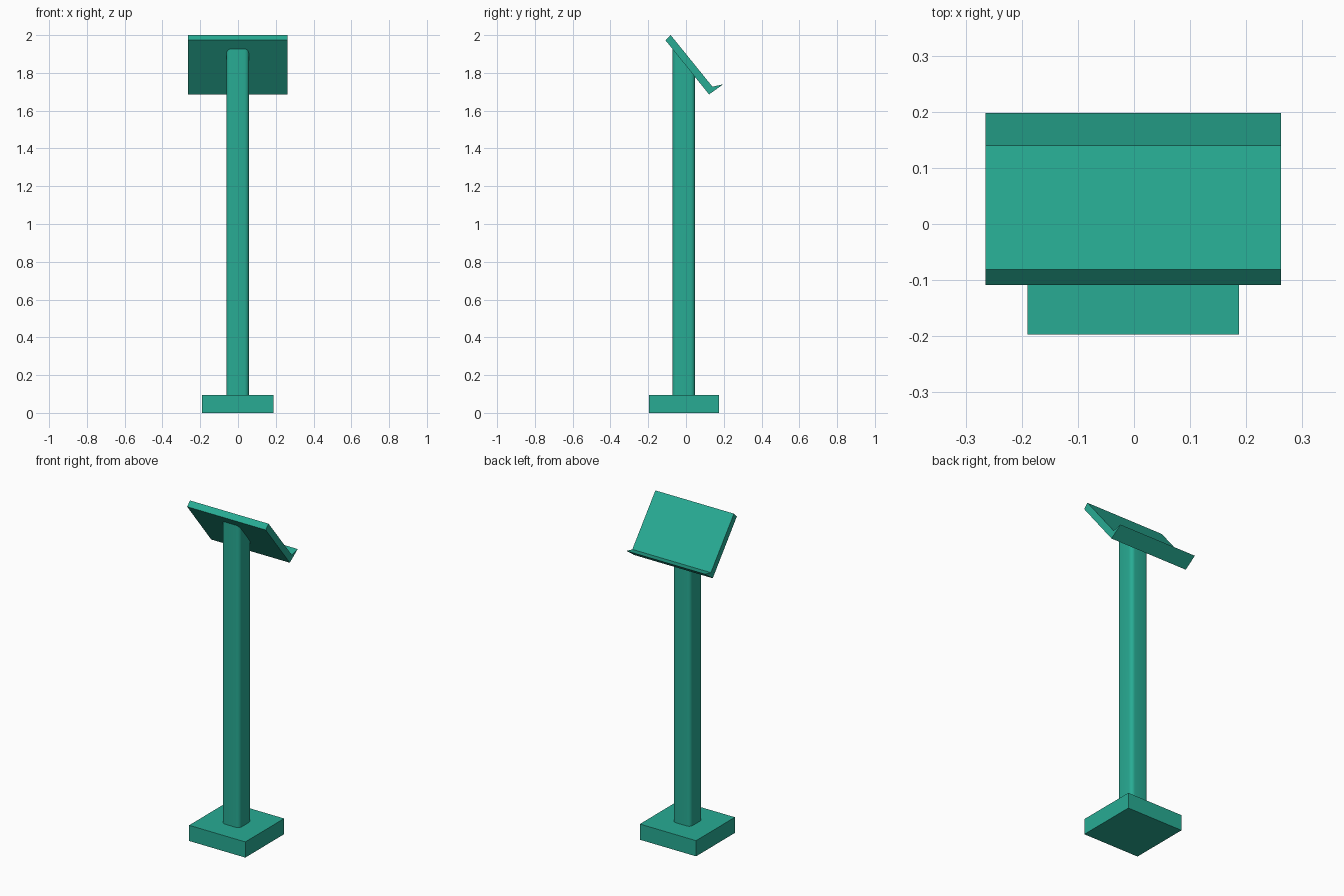
import bpy, bmesh, math

if "Cube" in bpy.data.objects:
    bpy.data.objects.remove(bpy.data.objects["Cube"])

mat = bpy.data.materials.new("teal")
mat.diffuse_color = (0.021, 0.41, 0.295, 1)
mat.use_nodes = True
mat.node_tree.nodes["Principled BSDF"].inputs["Base Color"].default_value = mat.diffuse_color


def prism(name, lower, upper, smooth=False):
    """Solid between two matching outlines."""
    bm = bmesh.new()
    a = [bm.verts.new(p) for p in lower]
    b = [bm.verts.new(p) for p in upper]
    n = len(a)
    bm.faces.new(a[::-1])
    bm.faces.new(b)
    for i in range(n):
        j = (i + 1) % n
        bm.faces.new((a[i], a[j], b[j], b[i]))
    bmesh.ops.recalc_face_normals(bm, faces=bm.faces)
    mesh = bpy.data.meshes.new(name)
    bm.to_mesh(mesh)
    bm.free()
    obj = bpy.data.objects.new(name, mesh)
    bpy.context.collection.objects.link(obj)
    mesh.materials.append(mat)
    if smooth:
        bpy.ops.object.select_all(action='DESELECT')
        obj.select_set(True)
        bpy.context.view_layer.objects.active = obj
        bpy.ops.object.shade_smooth_by_angle(angle=math.radians(35))
    return obj


def rounded_square(cx, cy, half, r, steps=6):
    pts = []
    for k, (sx, sy) in enumerate([(1, 1), (-1, 1), (-1, -1), (1, -1)]):
        for s in range(steps + 1):
            t = math.pi / 2 * (k + s / steps)
            pts.append((cx + sx * (half - r) + r * math.cos(t),
                        cy + sy * (half - r) + r * math.sin(t)))
    return pts


# Square floor base
square = [(-0.19, -0.197), (0.187, -0.197), (0.187, 0.175), (-0.19, 0.175)]
prism("base", [(x, y, 0) for x, y in square], [(x, y, 0.095) for x, y in square])

# Rounded post, its top cut along the slope of the reading panel
outline = rounded_square(-0.002, -0.012, 0.06, 0.024)
prism("post", [(x, y, 0.09) for x, y in outline],
      [(x, y, 1.932 - 1.24 * (y + 0.072)) for x, y in outline], smooth=True)

# Tilted reading panel with a tapered ledge, as one side profile
profile = [(-0.109, 1.973), (0.122, 1.686), (0.198, 1.740),
           (0.140, 1.727), (-0.081, 2.0)]
prism("reading_panel", [(-0.265, y, z) for y, z in profile],
      [(0.262, y, z) for y, z in profile])
